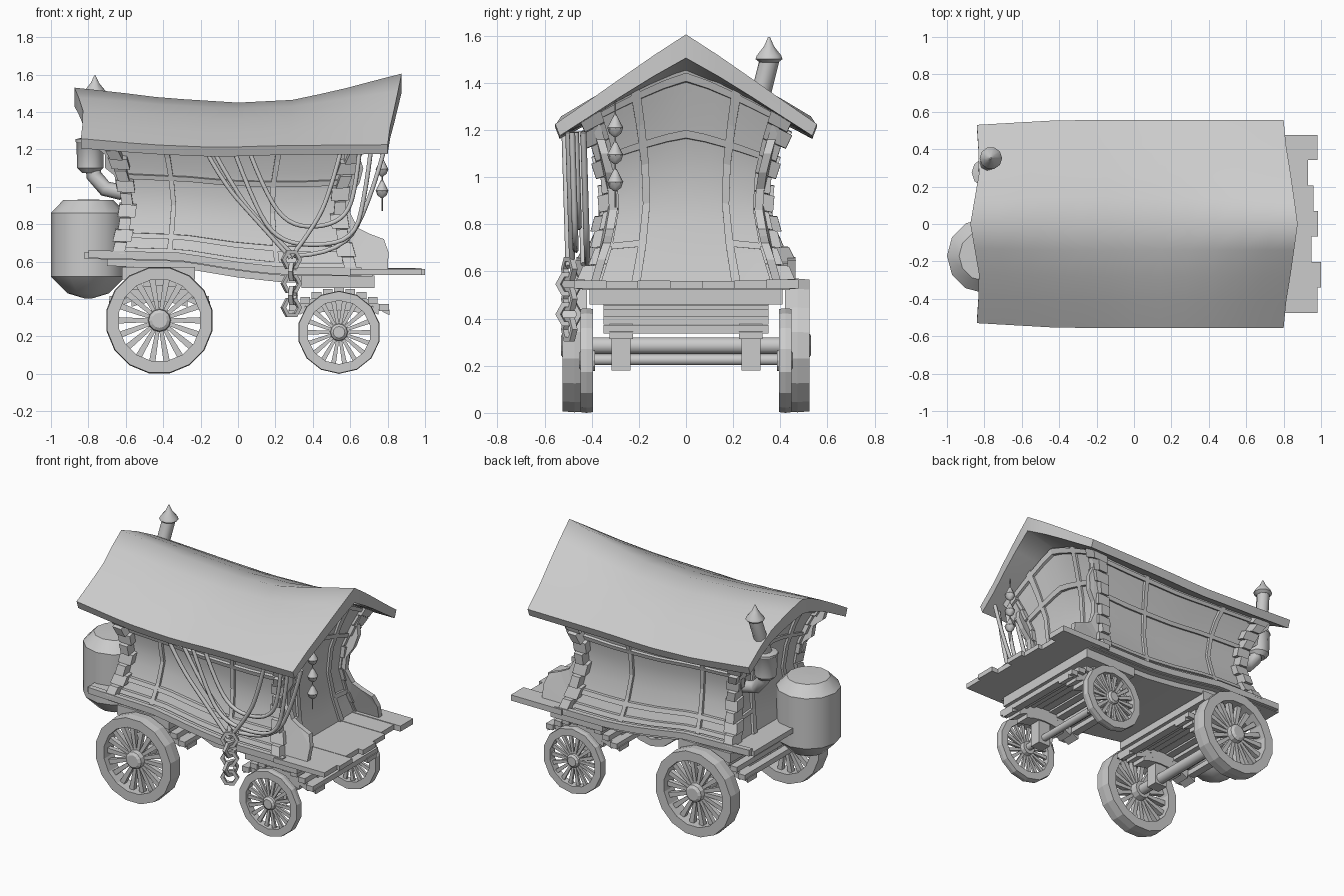
import bpy, bmesh, math, random
from mathutils import Vector, Matrix

if "Cube" in bpy.data.objects:
    bpy.data.objects.remove(bpy.data.objects["Cube"])
random.seed(4)

def interp(x, knots):
    if x <= knots[0][0]: return knots[0][1]
    for (a, p), (b, q) in zip(knots, knots[1:]):
        if x <= b: return p + (q - p) * (x - a) / (b - a)
    return knots[-1][1]

def finish(name, bm, smooth=None):
    bmesh.ops.recalc_face_normals(bm, faces=bm.faces)
    me = bpy.data.meshes.new(name)
    bm.to_mesh(me); bm.free()
    ob = bpy.data.objects.new(name, me)
    bpy.context.collection.objects.link(ob)
    if smooth:
        bpy.ops.object.select_all(action='DESELECT')
        ob.select_set(True)
        bpy.context.view_layer.objects.active = ob
        bpy.ops.object.shade_smooth_by_angle(angle=math.radians(smooth))
    return ob

def grid_box(bm, lo, hi, n=(1, 1, 1), fn=lambda x, y, z: (x, y, z)):
    """Subdivided box whose points are passed through fn."""
    vs = {}
    def v(idx):
        if idx not in vs:
            vs[idx] = bm.verts.new(fn(*[lo[a] + (hi[a] - lo[a]) * idx[a] / n[a] for a in range(3)]))
        return vs[idx]
    for a in range(3):
        b, c = (a + 1) % 3, (a + 2) % 3
        for side in (0, n[a]):
            for i in range(n[b]):
                for j in range(n[c]):
                    q = []
                    for di, dj in ((0, 0), (1, 0), (1, 1), (0, 1)):
                        k = [0, 0, 0]; k[a] = side; k[b] = i + di; k[c] = j + dj
                        q.append(v(tuple(k)))
                    bm.faces.new(q)

def lathe(bm, prof, n, mat, closed=False, phase=0):
    rings = [[bm.verts.new(mat @ Vector((r * math.cos(phase + 2 * math.pi * i / n),
              r * math.sin(phase + 2 * math.pi * i / n), z))) for i in range(n)] for r, z in prof]
    pairs = list(zip(rings, rings[1:])) + ([(rings[-1], rings[0])] if closed else [])
    for p, q in pairs:
        for i in range(n):
            bm.faces.new((p[i], p[(i + 1) % n], q[(i + 1) % n], q[i]))
    if not closed:
        bm.faces.new(rings[0]); bm.faces.new(rings[-1])

def tube(name, pts, r, spline='POLY', bm_res=1):
    cu = bpy.data.curves.new(name, 'CURVE'); cu.dimensions = '3D'
    cu.bevel_depth = r; cu.bevel_resolution = bm_res; cu.resolution_u = 4; cu.use_fill_caps = True
    sp = cu.splines.new(spline); sp.points.add(len(pts) - 1)
    for p, c in zip(sp.points, pts): p.co = (*c, 1)
    if spline == 'NURBS': sp.use_endpoint_u = True; sp.order_u = 3
    ob = bpy.data.objects.new(name, cu)
    bpy.context.collection.objects.link(ob)
    bpy.ops.object.select_all(action='DESELECT'); ob.select_set(True)
    bpy.context.view_layer.objects.active = ob
    bpy.ops.object.convert(target='MESH')

T = Matrix.Translation
ALONG_Y = Matrix.Rotation(-math.pi / 2, 4, 'X')

# Shape functions shared by roof, walls and floor
RIDGE = [(-.87, 1.53), (-.6, 1.5), (-.4, 1.475), (0, 1.45), (.3, 1.465), (.55, 1.52), (.87, 1.605)]
EAVE = [(-.84, 1.245), (-.4, 1.222), (-.1, 1.21), (.2, 1.22), (.8, 1.225)]
FLOOR = [(-.82, .65), (-.3, .635), (-.15, .61), (0, .585), (.25, .558), (1, .555)]
WIDTH = [(0, .385), (.2, .335), (.4, .305), (.6, .315), (.8, .35), (1, .395)]
REAR = [(0, -.655), (.2, -.625), (.4, -.605), (.6, -.625), (.8, -.665), (1, -.72)]
FRONT = [(0, .62), (.2, .58), (.4, .555), (.6, .57), (.8, .62), (1, .68)]
def roof_z(x, y):
    p = interp(x, [(-.87, 1.2), (-.3, 1.45), (.2, 1.45), (.87, 1.06)])
    f = min(1, abs(y) / .55)
    return interp(x, RIDGE) + (interp(x, EAVE) - interp(x, RIDGE)) * f ** p
def roof_thick(y): return .1 - .05 * min(1, abs(y) / .55)
def warp(s, r, t):
    a, b = interp(t, REAR), interp(t, FRONT)
    x, y = a + (b - a) * (s + 1) / 2, r * interp(t, WIDTH)
    zb = interp(x, FLOOR)
    return x, y, zb + t * (roof_z(x, y) - roof_thick(y) + .015 - zb)

# Roof
def roof_pt(u, v, w):
    k = abs(v)
    end = interp(k, [(0, .875), (.4, .845), (.9, .80), (1, .80)]) if u > 0 else interp(k, [(0, .875), (.55, .825), (1, .84)])
    x = u * end
    y = v * interp(x, [(-.84, .53), (-.4, .555), (.8, .555)])
    return x, y * (1 - .035 * w * k), roof_z(x, y) - w * roof_thick(y)
bm = bmesh.new()
grid_box(bm, (-1, -1, 0), (1, 1, 1), (12, 8, 1), roof_pt)
# smooth over the ridge but keep the rim sharp
finish("roof", bm, 72)

# Cabin walls
bm = bmesh.new()
grid_box(bm, (-1, -1, 0), (1, 1, 1), (10, 6, 10), warp)
finish("cabin_walls", bm, 40)

# Wall ribs, both sides and both ends
bm = bmesh.new()
for r0, r1 in ((1, 1.055), (-1.055, -1)):
    for s in (-.55, .36):
        grid_box(bm, (s - .022, r0, 0), (s + .022, r1, 1), (1, 1, 10), warp)
    for t in (.03, .15, .62, .93):
        grid_box(bm, (-.98, r0, t - .02), (.98, r1, t + .02), (10, 1, 1), warp)
for s0, s1 in ((1, 1.025), (-1.025, -1)):
    for r in (-.55, .55):
        grid_box(bm, (s0, r - .05, 0), (s1, r + .05, 1), (1, 1, 10), warp)
    for t in (.7, .95):
        grid_box(bm, (s0, -.97, t - .018), (s1, .97, t + .018), (1, 8, 1), warp)
    for sg in (-1, 1):
        grid_box(bm, (s0, min(sg * .55, sg), .18), (s1, max(sg * .55, sg), .215), (1, 2, 1), warp)
finish("wall_ribs", bm)

# Stacked corner blocks
bm = bmesh.new()
N = 10
for ss in (-1, 1):
    for rs in (-1, 1):
        for i in range(N):
            ds, dr = (.08, .15) if i % 2 else (.045, .21)
            s = sorted((ss * (.97 - ds), ss * (1 + ds * .6)))
            r = sorted((rs * .93, rs * (1 + dr)))
            grid_box(bm, (s[0], r[0], i / N), (s[1], r[1], (i + .96) / N), (1, 1, 1), warp)
finish("corner_blocks", bm)

# Scalloped side brackets at porch and rear
porch = [(.56, .55), (.8, .55), (.805, .65), (.78, .72), (.7, .75), (.64, .78), (.6, .86), (.605, .95),
         (.65, 1.02), (.67, 1.1), (.65, 1.16), (.68, 1.26), (.58, 1.26), (.54, .9)]
rear = [(-.6, .95), (-.65, .99), (-.66, 1.06), (-.71, 1.1), (-.71, 1.17), (-.77, 1.22), (-.78, 1.28), (-.66, 1.28)]
for name, prof in (("porch_bracket", porch), ("rear_bracket", rear)):
    bm = bmesh.new()
    for sg in (-1, 1):
        a, b = [[bm.verts.new((x, sg * (interp((z - .57) / .7, WIDTH) + d), z)) for x, z in prof] for d in (-.015, .02)]
        bm.faces.new(a); bm.faces.new(b)
        for i in range(len(prof)):
            j = (i + 1) % len(prof)
            bm.faces.new((a[i], a[j], b[j], b[i]))
    bm.normal_update()
    bmesh.ops.triangulate(bm, faces=[f for f in bm.faces if len(f.verts) > 4])
    finish(name, bm)

# Sagging floor, sill beneath and edge rails
def floor_pt(x, y, z): return x, y, interp(x, FLOOR) + z
bm = bmesh.new()
grid_box(bm, (-.82, -.44, -.035), (.72, .44, 0), (12, 1, 1), floor_pt)
grid_box(bm, (-.7, -.4, -.07), (.7, .4, -.03), (12, 1, 1), floor_pt)
for sg in (-1, 1):
    y = sorted((sg * .43, sg * .465))
    grid_box(bm, (-.8, y[0], -.03), (.66, y[1], .012), (12, 1, 1), floor_pt)
finish("floor", bm)

# Porch planks with uneven ends
bm = bmesh.new()
ends = [.98, 1.0, .95, .985, .96, .93, .98]
for i, e in enumerate(ends):
    y = -.475 + i * .136
    grid_box(bm, (.6, y, .528), (e, y + .136, .563 + random.uniform(-.004, .004)))
finish("porch_planks", bm)

# Running gear
def wheel(name, x, z, r, y0, y1, sides, spokes):
    for sg in (-1, 1):
        bm = bmesh.new()
        m = T((x, 0, z)) @ Matrix.Scale(sg, 4, (0, 1, 0)) @ ALONG_Y
        ri, ym, h = r * .765, (y0 + y1) / 2, (y1 - y0) / 2
        lathe(bm, [(r * .985, y0), (r, ym), (r * .985, y1), (ri, y1), (ri, y0)], sides, m, True, math.pi / sides)
        lathe(bm, [(r * .2, y0 - .01), (r * .22, ym), (r * .2, y1 - .005), (r * .14, y1 + .006)], 12, m)
        for i in range(spokes):
            a = 2 * math.pi * i / spokes
            def f(u, v, w): return m @ Matrix.Rotation(a, 4, 'Z') @ Vector((u, v * (.4 + .6 * u / r), w))
            grid_box(bm, (r * .15, -r * .068, ym - h * .3), (ri * 1.02, r * .068, ym + h * .3), (1, 1, 1), f)
        finish(name + ("_left" if sg < 0 else "_right"), bm)
wheel("rear_wheel", -.42, .286, .289, .42, .524, 16, 18)
wheel("front_wheel", .54, .222, .222, .395, .448, 14, 18)

for name, ax, az, top, ar in (("rear", -.42, .285, .57, .036), ("front", .54, .225, .525, .024)):
    bm = bmesh.new()
    lathe(bm, [(ar, -.43), (ar, .43)], 10, T((ax, 0, az)) @ ALONG_Y)
    finish(name + "_axle", bm, 40)
    bm = bmesh.new()
    grid_box(bm, (ax - .2, -.41, top - .065), (ax + .19, .41, top))
    for i in range(-4, 5):                       # cross slats, stepping down outward
        x, z = ax + i * .06, top - .065 - .0055 * i * i
        grid_box(bm, (x - .026, -.35, z - .035), (x + .026, .35, z))
    for sg in (-1, 1):                           # leaf packs and axle clamps
        y0, y1 = sorted((sg * .225, sg * .325))
        for k, hl in enumerate((.27, .21, .15)):
            z = top - .095 - k * .03
            grid_box(bm, (ax - hl, y0, z - .03), (ax + hl, y1, z), (6, 1, 1),
                     lambda x, y, zz: (x, y, zz - 1.2 * (x - ax) ** 2))
        grid_box(bm, (ax - .045, y0 + .01, az - .045), (ax + .045, y1 - .01, top - .15))
    finish(name + "_springs", bm)

# Water barrel on the back
bm = bmesh.new()
lathe(bm, [(.02, .403), (.11, .43), (.2, .52), (.2, .86), (.135, .928), (.02, .932)], 12, T((-.8, -.17, 0)), False, math.pi)
finish("barrel", bm, 35)

# Stove pipe with drum and pointed cap
tube("stove_pipe", [(-.62, .26, .97), (-.71, .265, .99), (-.77, .27, 1.06), (-.79, .275, 1.25), (-.785, .32, 1.36), (-.765, .355, 1.5)], .042, 'POLY', 2)
bm = bmesh.new()
lathe(bm, [(.045, 1.075), (.07, 1.1), (.074, 1.235), (.078, 1.24), (.078, 1.255), (.03, 1.265)], 10, T((-.79, .275, 0)))
lathe(bm, [(.04, 1.485), (.06, 1.5), (.055, 1.515), (.022, 1.555), (.004, 1.595)], 10, T((-.765, .352, 0)))
finish("stove_drum_and_cap", bm, 37)

# Draped cords along the left side
swags = [[(-.17, 1.19), (-.08, 1.02), (.1, .82), (.28, .62)],
         [(.28, .62), (.42, .8), (.5, 1.0), (.55, 1.19)],
         [(-.02, 1.19), (.08, .92), (.2, .72), (.4, .68), (.62, .72), (.68, .95), (.71, 1.19)],
         [(.06, 1.19), (.14, .98), (.26, .8), (.44, .78), (.58, .84), (.63, 1.0), (.65, 1.19)],
         [(-.13, 1.19), (.0, .95), (.15, .78), (.3, .63)],
         [(.3, .63), (.55, .64), (.7, .9), (.78, 1.19)]]
for i, s in enumerate(swags):
    y = -.515 + .016 * i
    tube("cord_%d" % (i + 1), [(x, y + .03 * (1.19 - z), z) for x, z in s], .013, 'NURBS')

# Hexagonal chain links hanging from the cords
bm = bmesh.new()
for i in range(5):
    m = T((.285 + .008 * (i % 2), -.495, .61 - i * .064)) @ Matrix.Rotation(math.radians(25 + 50 * (i % 2)), 4, 'Z') @ ALONG_Y
    lathe(bm, [(.058, -.012), (.058, .012), (.036, .012), (.036, -.012)], 6, m, True)
finish("chain_links", bm)

# Hanging teardrop charms
bm = bmesh.new()
lathe(bm, [(.004, .87), (.004, 1.37)], 5, T((.77, -.3, 0)))
for z in (1.21, 1.095, .98):
    lathe(bm, [(.006, z - .04), (.025, z - .025), (.034, z), (.022, z + .022), (.006, z + .055)], 8, T((.77, -.3, 0)))
finish("charms", bm, 40)
